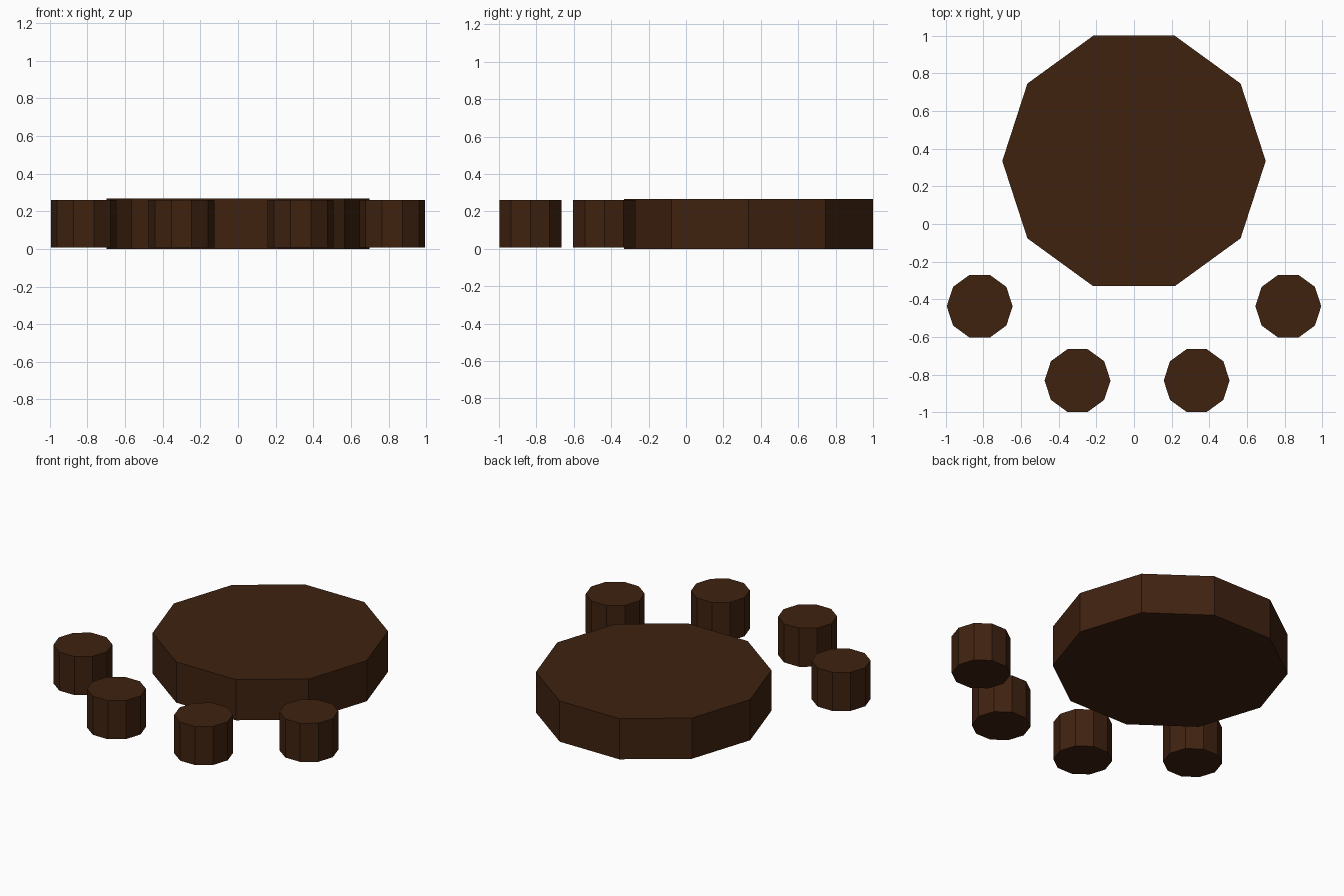
import bpy
import math

if "Cube" in bpy.data.objects:
    bpy.data.objects.remove(bpy.data.objects["Cube"])

# Dark brown wood
wood = bpy.data.materials.new("dark_wood")
wood.diffuse_color = (0.05, 0.016, 0.005, 1)
wood.use_nodes = True
wood.node_tree.nodes["Principled BSDF"].inputs["Base Color"].default_value = wood.diffuse_color


def decagon_block(name, x, y, radius, z0, z1):
    """Flat-shaded ten-sided block with a corner pointing along +x."""
    bpy.ops.mesh.primitive_cylinder_add(
        vertices=10, radius=radius, depth=z1 - z0,
        location=(x, y, (z0 + z1) / 2), rotation=(0, 0, math.radians(18)))
    obj = bpy.context.object
    obj.name = name
    obj.data.materials.append(wood)
    return obj


# Large pad
decagon_block("large_pad", 0, 0.335, 0.70, 0, 0.267)

# Four small pads in an arc in front of it
small_pads = {
    "outer_left_pad": (-0.82, -0.437),
    "inner_left_pad": (-0.30, -0.832),
    "inner_right_pad": (0.333, -0.832),
    "outer_right_pad": (0.82, -0.437),
}
for name, (x, y) in small_pads.items():
    decagon_block(name, x, y, 0.175, 0.007, 0.26)
